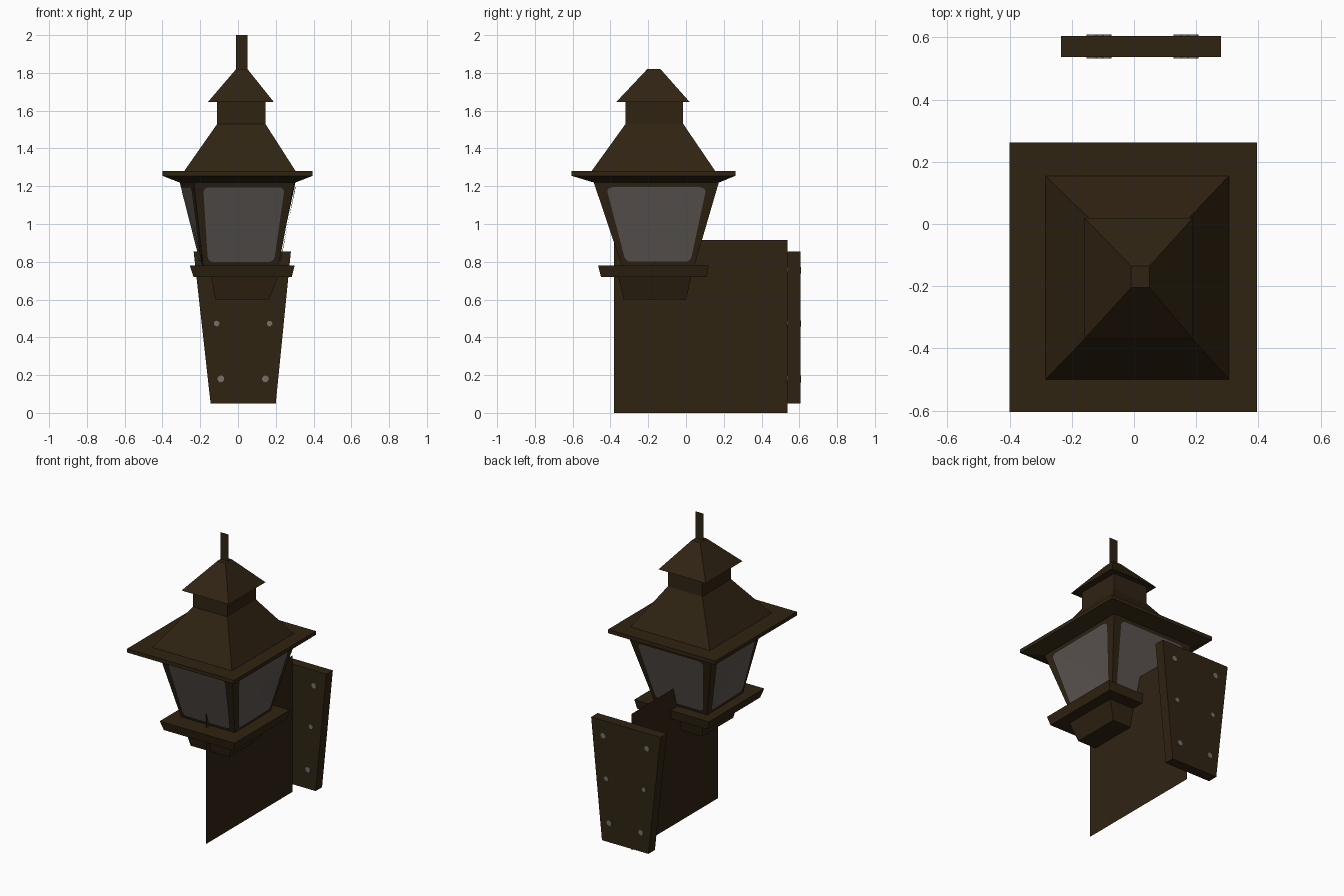
import bpy, math
from mathutils import Vector

old = bpy.data.objects.get("Cube")
if old:
    bpy.data.objects.remove(old, do_unlink=True)


def material(name, rgb):
    m = bpy.data.materials.new(name)
    m.use_nodes = True
    m.diffuse_color = (*rgb, 1)
    b = next(n for n in m.node_tree.nodes if n.type == 'BSDF_PRINCIPLED')
    b.inputs["Base Color"].default_value = (*rgb, 1)
    b.inputs["Roughness"].default_value = 0.7
    return m


BRONZE = material("dark_bronze", (0.029, 0.017, 0.006))
GLASS = material("smoky_glass", (0.105, 0.09, 0.081))
STEEL = material("screw_steel", (0.18, 0.16, 0.145))


def mesh(name, verts, faces, mat):
    me = bpy.data.meshes.new(name)
    me.from_pydata([tuple(v) for v in verts], [], faces)
    me.materials.append(mat)
    ob = bpy.data.objects.new(name, me)
    bpy.context.scene.collection.objects.link(ob)
    return ob


def loft(name, levels, mat=BRONZE):
    """Closed stack of rectangles, bottom to top: (z, x0, x1, y0, y1)."""
    verts, faces = [], [(3, 2, 1, 0)]
    for z, x0, x1, y0, y1 in levels:
        verts += [(x0, y0, z), (x1, y0, z), (x1, y1, z), (x0, y1, z)]
    for k in range(len(levels) - 1):
        a = 4 * k
        for i in range(4):
            j = (i + 1) % 4
            faces.append((a + i, a + j, a + 4 + j, a + 4 + i))
    n = len(verts)
    faces.append((n - 4, n - 3, n - 2, n - 1))
    return mesh(name, verts, faces, mat)


# Lamp base and tray
loft("base_cup", [(0.6, -0.12, 0.165, -0.33, 0.0),
                  (0.73, -0.145, 0.215, -0.36, 0.03)])
loft("base_tray", [(0.72, -0.235, 0.285, -0.45, 0.11),
                   (0.78, -0.255, 0.30, -0.465, 0.12)])

# Roof with its brim, neck and cap
loft("roof_brim", [(1.22, -0.31, 0.305, -0.49, 0.175),
                   (1.255, -0.4, 0.395, -0.605, 0.262),
                   (1.28, -0.4, 0.395, -0.605, 0.262)])
loft("roof", [(1.28, -0.285, 0.305, -0.5, 0.155),
              (1.53, -0.11, 0.145, -0.32, -0.015),
              (1.645, -0.11, 0.145, -0.32, -0.015)])
loft("cap", [(1.645, -0.16, 0.19, -0.37, 0.02),
             (1.82, -0.01, 0.05, -0.205, -0.135)])

# Flat finial blade and flat bracket web
mesh("finial", [(-0.01, -0.17, 1.81), (0.05, -0.17, 1.81),
                (0.05, -0.17, 2), (-0.01, -0.17, 2)], [(0, 1, 2, 3)], BRONZE)
mesh("bracket", [(0.03, -0.38, 0), (0.03, 0.537, 0),
                 (0.03, 0.537, 0.915), (0.03, -0.38, 0.915)], [(0, 1, 2, 3)], BRONZE)

# Tapered lantern body: corners run front left around to back left
bottom = [Vector(p) for p in ((-0.185, -0.34, 0.78), (0.215, -0.34, 0.78),
                              (0.21, 0.045, 0.78), (-0.19, 0.045, 0.78))]
top = [Vector(p) for p in ((-0.235, -0.49, 1.225), (0.30, -0.49, 1.225),
                           (0.305, 0.175, 1.225), (-0.31, 0.175, 1.225))]


def on_side(i, u, v):
    j = (i + 1) % 4
    return bottom[i].lerp(bottom[j], u).lerp(top[i].lerp(top[j], u), v)


def pane_outline(margin_lo=0.07, margin_hi=0.09, r=0.07, steps=5):
    """Rounded panel outline in side coordinates, wider at its foot."""
    pts = []
    for k, (cu, cv) in enumerate(((1 - r, 1 - r), (r, 1 - r), (r, r), (1 - r, r))):
        for s in range(steps):
            a = math.pi / 2 * (k + s / (steps - 1))
            u, v = cu + r * math.cos(a), cv + r * math.sin(a)
            m = margin_lo + (margin_hi - margin_lo) * v
            pts.append((m + u * (1 - 2 * m), 0.05 + v * 0.885))
    return pts


N = 6
for i, side in enumerate(("front", "left", "back", "right")):
    verts = [on_side(i, a / N, b / N) for b in range(N + 1) for a in range(N + 1)]
    faces = [(q, q + 1, q + N + 2, q + N + 1)
             for b in range(N) for a in range(N) for q in [b * (N + 1) + a]]
    mesh(side + "_lantern_frame", verts, faces, BRONZE)
    # Glass pane laid just proud of the frame
    across = on_side(i, 1, 0.5) - on_side(i, 0, 0.5)
    up = on_side(i, 0.5, 1) - on_side(i, 0.5, 0)
    off = across.cross(up).normalized() * 0.007
    rim = [on_side(i, u, v) + off for u, v in pane_outline()]
    n = len(rim)
    mesh(side + "_glass", rim + [on_side(i, 0.5, 0.5) + off],
         [(k, (k + 1) % n, n) for k in range(n)], GLASS)

# Tapered wall plate
loft("wall_plate", [(0.05, -0.145, 0.20, 0.537, 0.605),
                    (0.855, -0.235, 0.28, 0.537, 0.605)])

# Screw heads, mirrored about the bracket, on both faces of the plate
for row, (half, z, r) in enumerate(((0.118, 0.18, 0.018), (0.14, 0.473, 0.015),
                                    (0.162, 0.755, 0.018))):
    for sx in (-1, 1):
        for y in (0.536, 0.606):
            bpy.ops.mesh.primitive_cylinder_add(
                vertices=12, radius=r, depth=0.006,
                location=(0.027 + sx * half, y, z), rotation=(math.pi / 2, 0, 0))
            screw = bpy.context.object
            screw.name = "screw_head_%d" % (row + 1)
            screw.data.materials.append(STEEL)
